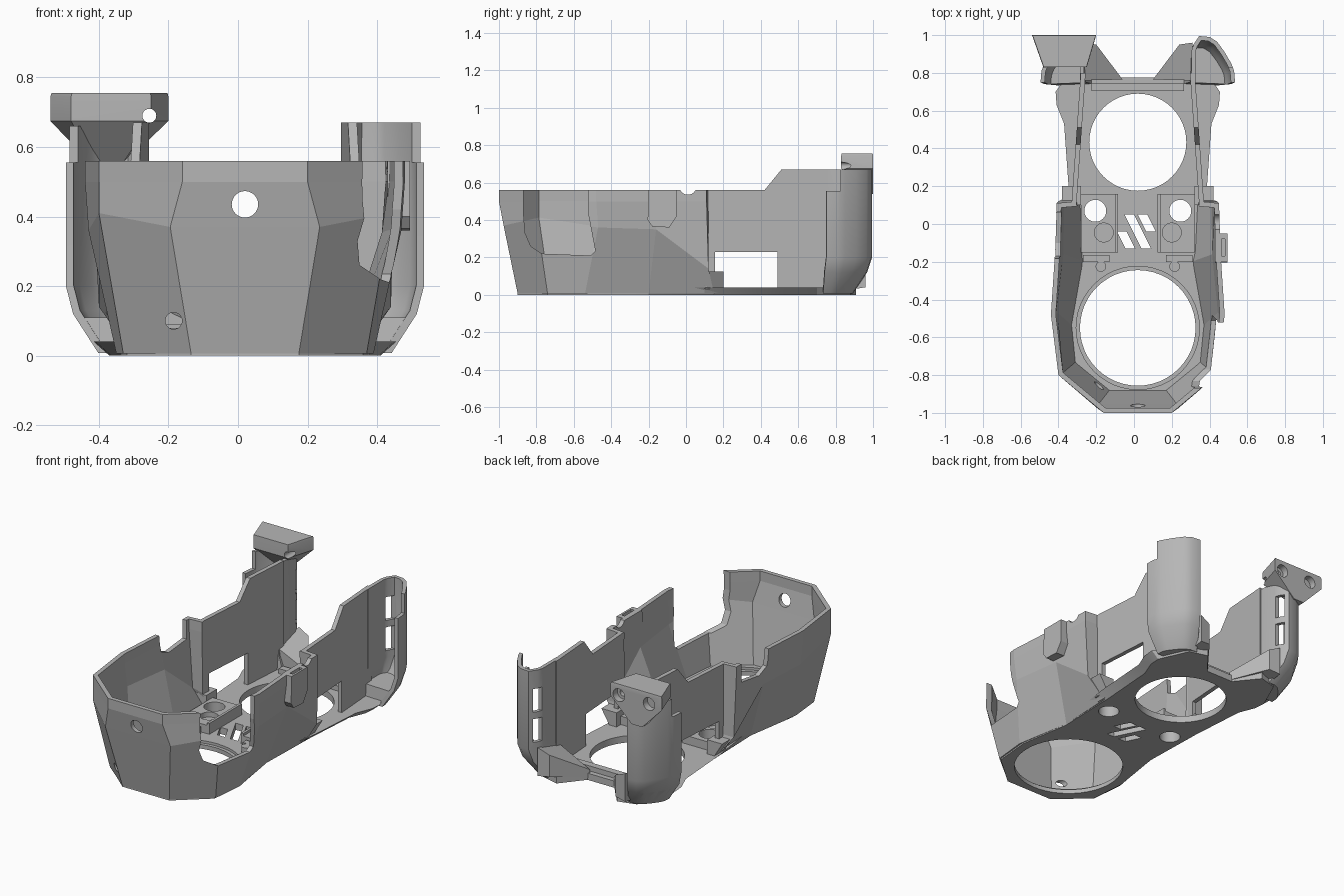
import bpy, bmesh, math

old = bpy.data.objects.get("Cube")
if old:
    bpy.data.objects.remove(old, do_unlink=True)

grey = bpy.data.materials.new("plain grey")
grey.use_nodes = True
COLOUR = (0.47, 0.47, 0.47, 1)
grey.diffuse_color = COLOUR
grey.node_tree.nodes["Principled BSDF"].inputs["Base Color"].default_value = COLOUR
CX = 0.02  # symmetry plane of the body


def make(name, bm):
    me = bpy.data.meshes.new(name)
    bm.to_mesh(me)
    bm.free()
    me.materials.append(grey)
    ob = bpy.data.objects.new(name, me)
    bpy.context.collection.objects.link(ob)
    return ob


def solid(name, rings):
    """Closed body lofted through rings of equal length."""
    bm = bmesh.new()
    rows = [[bm.verts.new(p) for p in r] for r in rings]
    n = len(rows[0])
    for a, b in zip(rows, rows[1:]):
        for i in range(n):
            bm.faces.new((a[i], a[(i + 1) % n], b[(i + 1) % n], b[i]))
    bm.faces.new(rows[0])
    bm.faces.new(rows[-1])
    bmesh.ops.recalc_face_normals(bm, faces=bm.faces)
    return make(name, bm)


def prism(name, pts, lo, hi, axis="z"):
    place = {"z": lambda u, v, w: (u, v, w),
             "x": lambda u, v, w: (w, u, v),
             "y": lambda u, v, w: (u, w, v)}[axis]
    return solid(name, [[place(u, v, w) for u, v in pts] for w in (lo, hi)])


def box(name, x, y, z):
    return prism(name, [(x[0], y[0]), (x[1], y[0]), (x[1], y[1]), (x[0], y[1])], *z)


def disc(name, u, v, r, lo, hi, axis="z", n=48):
    pts = [(u + r * math.cos(2 * math.pi * i / n), v + r * math.sin(2 * math.pi * i / n))
           for i in range(n)]
    return prism(name, pts, lo, hi, axis)


def apply_mod(ob, mod):
    bpy.context.view_layer.objects.active = ob
    bpy.ops.object.modifier_apply(modifier=mod.name)


def cut(ob, *cutters):
    for c in cutters:
        mod = ob.modifiers.new("cut", "BOOLEAN")
        mod.operation, mod.solver, mod.object = "DIFFERENCE", "EXACT", c
        apply_mod(ob, mod)
        bpy.data.objects.remove(c, do_unlink=True)


def sheet(name, rows, thick):
    """Open wall lofted through clockwise paths, thickened inwards."""
    bm = bmesh.new()
    rows = [[bm.verts.new(p) for p in r] for r in rows]
    for a, b in zip(rows, rows[1:]):
        for i in range(len(a) - 1):
            bm.faces.new((b[i], b[i + 1], a[i + 1], a[i]))
    ob = make(name, bm)
    mod = ob.modifiers.new("wall", "SOLIDIFY")
    mod.thickness, mod.offset = thick, -1
    mod.use_even_offset = True
    apply_mod(ob, mod)
    return ob


def smooth(ob, angle=30):
    bpy.ops.object.select_all(action="DESELECT")
    ob.select_set(True)
    bpy.context.view_layer.objects.active = ob
    bpy.ops.object.shade_smooth_by_angle(angle=math.radians(angle))


def both(half):
    """Half outline (offset, y, z) from +x round to its mirror on -x."""
    return [(CX + h, y, z) for h, y, z in half] + [(CX - h, y, z) for h, y, z in reversed(half)]


# Floor plate with a flared rear edge and pads under the ducts
low = [(.09, .775), (.2, .91), (.31, .88), (.39, .7), (.385, .63), (.345, .53), (.32, .18),
       (.31, -.2), (.36, -.52), (.34, -.74), (.155, -.9)]
top = [(h + .045 if 0.1 < y < 0.75 else h, y) for h, y in low]
floor = solid("floor_plate", [both([(h, y, z) for h, y in ring])
                              for ring, z in ((low, 0), (top, .04))])
cut(floor, disc("c", CX, .433, .257, -.1, .2), disc("c", CX, -.55, .306, -.1, .2),
    disc("c", CX, -.55, .326, .025, .2))
for s in (-1, 1):
    cut(floor, disc("c", CX + s * .225, .07, .058, -.1, .2))
slots = [(-.09, -.04, -.13), (-.05, .05, -.13), (.02, .05, -.04)]
for x, y1, y0 in slots:
    d = (y1 - y0) / 2
    cut(floor, prism("c", [(x, y1), (x + .05, y1), (x + .05 + d, y0), (x + d, y0)], -.1, .2))
smooth(floor)

# Faceted front shroud, wrapping round to the wings
bottom = [(.32, .17, .006), (.325, .15, .006), (.31, -.2, .006), (.37, -.54, .006),
          (.35, -.74, .006), (.155, -.9, .006)]
middle = [(.325, .12, .14), (.42, .12, .14), (.42, -.16, .35), (.45, -.47, .36),
          (.42, -.8, .41), (.215, -.975, .37)]
upper = [(.325, .12, .5), (.43, .11, .5), (.44, -.18, .5), (.46, -.48, .5),
         (.42, -.8, .5), (.18, -1, .5)]
rim = [(h, y, .56) for h, y, z in upper]
shroud = sheet("front_shroud", [both(r) for r in (bottom, middle, upper, rim)], .026)
side_opening = [(-.865, .7), (-.87, .45), (-.86, .33), (-.83, .26), (-.77, .22), (-.51, .21),
                (-.485, .235), (-.52, .42), (-.525, .7)]
left_notch = [(-.2, .7), (-.17, .46), (-.1, .43), (.06, .45), (.07, .7)]
cut(shroud, prism("c", side_opening, .3, .8, "x"),
    prism("c", left_notch, -.8, -.25, "x"),
    disc("c", .01, .58, .045, -.8, .8, "x"),
    disc("c", CX, .435, .038, -1.2, -.8, "y"),
    disc("c", -.185, .1, .024, -1.2, -.8, "y"))

# Cable channel on the +x wing
channel = prism("side_channel", [(-.2, .56), (-.205, .4), (-.18, .365), (-.09, .36), (-.05, .42), (-.05, .56)],
                .43, .495, "x")
cut(channel, box("c", (.462, .483), (-.17, -.08), (.4, .7)))

# Raised mounting deck in the waist
for s, side in ((-1, "right"), (1, "left")):
    def sx(a, b):
        return sorted((CX + s * a, CX + s * b))
    deck = box(side + "_deck", sx(.11, .3), (-.15, .16), (.03, .09))
    cut(deck, disc("c", CX + s * .225, .07, .058, -.1, .3),
        disc("c", CX + s * .18, -.045, .05, .06, .3))
    smooth(deck)
    smooth(disc(side + "_screw_boss", CX + s * .195, -.225, .028, .03, .08))
    box(side + "_deck_rail", sx(.105, .12), (-.15, .16), (.03, .105))
    box(side + "_deck_tie", sx(.15, .29), (-.2, -.165), (.03, .08))
    # Sloping foot where the wing meets the floor
    solid(side + "_wing_foot", [[(CX + s * h, y, z) for h, y in ((.3, .1), (w, .1), (w, .2), (.3, .2))]
                                for w, z in ((.33, .01), (.4, .125))])

# Rear cross bar
box("rear_bar", (CX - .245, CX + .245), (.705, .745), (.03, .07))

# Rear side walls, with window and stepped top
wall = [(.1, .03), (.155, .03), (.155, .23), (.49, .23), (.49, .03), (.8, .03),
        (.8, .67), (.51, .67), (.42, .56), (.1, .56)]
duct = [(.285, .76), (.285, .92), (.295, .95), (.325, .995), (.38, .99), (.42, .965),
        (.46, .91), (.495, .85), (.51, .81), (.515, .75)]
for s, side in ((-1, "right"), (1, "left")):
    solid(side + "_rear_wall",
          [[(CX + s * (.325 - .07 * (y - .1) + t), y, z) for y, z in wall] for t in (0, .026)])

    # Curved air duct shell, open to the front and narrowing at its foot
    height = .67 if s > 0 else .66
    base = [(CX + s * h * .82, .74 + (y - .76) * .65, .008) for h, y in duct]
    hip = [(CX + s * h * .96, .75 + (y - .76) * .93, .12) for h, y in duct]
    rows = [base, hip] + [[(CX + s * h, y, z) for h, y in duct] for z in (.2, height)]
    if s < 0:
        rows = [r[::-1] for r in rows]
    shell = sheet(side + "_duct_shell", rows, .022)
    edge = sorted((CX + s * .4, CX + s * .7))
    inner = sorted((CX + s * .2, CX + s * .34))
    cut(shell, box("c", edge, (.6, .825), (.555, .9)))
    for z in (.24, .42):
        cut(shell, box("c", inner, (.925, .975), (z, z + .14)))
    smooth(shell, 35)

    # Closed foot of the duct
    solid(side + "_duct_foot", [base, [(a + (b - a) * .9, c + (d - c) * .9, .109)
                                       for (a, c, _), (b, d, _) in zip(base, hip)]])

    # Air nozzle aimed at the rear opening
    under = [(.08, .765, .01), (.22, .95, .05), (.29, .96, .04), (.29, .76, .01)]
    lid = [(.08, .765, .06), (.22, .95, .18), (.29, .96, .21), (.29, .76, .16)]
    solid(side + "_nozzle", [[(CX + s * h, y, z) for h, y, z in r] for r in (under, lid)])

# Sensor head on top of the -x duct, pointed below, with screw holes
foot = [(-.41, 1), (-.34, 1), (-.34, .95), (-.41, .95)]
wide = [(-.54, 1), (-.2, 1), (-.25, .83), (-.48, .83)]
head = solid("mount_head", [[(x, y, z) for x, y in r]
                            for r, z in ((foot, .54), (wide, .675), (wide, .745))]
             + [[(x * .98 - .007, y * .985 + .013, .755) for x, y in wide]])
for x in (-.255, -.455):
    cut(head, disc("c", x, .69, .038, .96, 1.1, "y", 24))
cut(head, disc("c", -.255, .69, .02, .7, 1.1, "y", 24))
smooth(head, 20)
